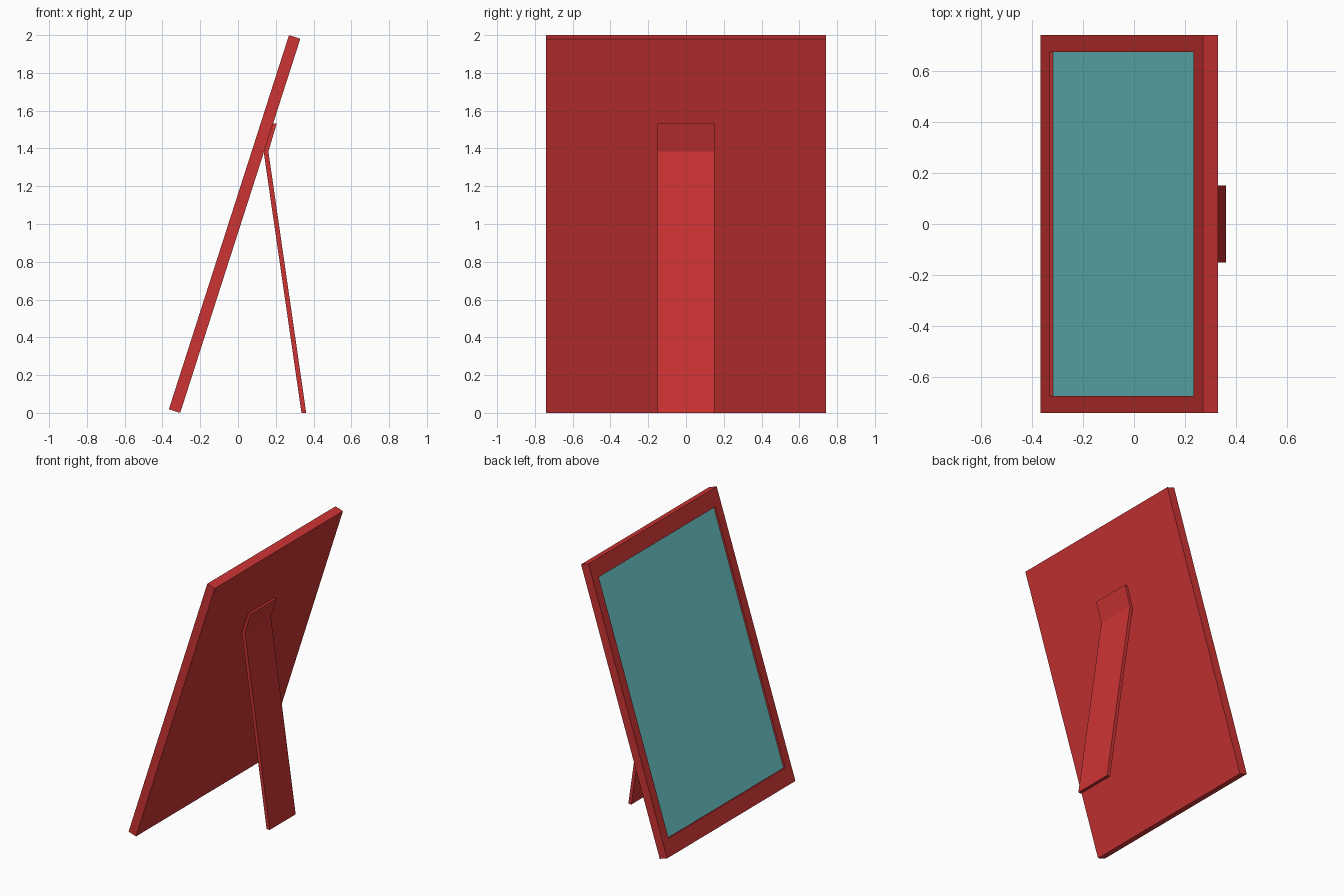
import bpy, bmesh
from math import radians, sin, cos
from mathutils import Matrix, Vector

cube = bpy.data.objects.get("Cube")
if cube:
    bpy.data.objects.remove(cube, do_unlink=True)


def material(name, color):
    m = bpy.data.materials.new(name)
    m.use_nodes = True
    m.diffuse_color = color
    m.node_tree.nodes["Principled BSDF"].inputs["Base Color"].default_value = color
    return m


red = material("red", (0.604, 0.033, 0.033, 1))
teal = material("teal", (0.155, 0.604, 0.62, 1))


def add_object(name, bm, mats):
    bmesh.ops.recalc_face_normals(bm, faces=bm.faces[:])
    mesh = bpy.data.meshes.new(name)
    bm.to_mesh(mesh)
    bm.free()
    for m in mats:
        mesh.materials.append(m)
    obj = bpy.data.objects.new(name, mesh)
    bpy.context.collection.objects.link(obj)
    return obj


LEAN = radians(17.8)
THICK, HALF_W, LENGTH = 0.063, 0.74, 2.08
SIDE, END, RECESS = 0.095, 0.118, 0.014

# Leaning frame: a slab whose picture side is inset and pushed in
bm = bmesh.new()
bmesh.ops.create_cube(bm, size=1)
for v in bm.verts:
    v.co = Vector(((v.co.x + 0.5) * THICK, v.co.y * 2 * HALF_W, (v.co.z + 0.5) * LENGTH))
bm.normal_update()
pane = min(bm.faces, key=lambda f: f.calc_center_median().x)
bmesh.ops.inset_individual(bm, faces=[pane], thickness=SIDE)
for v in pane.verts:
    v.co.z = END if v.co.z < LENGTH / 2 else LENGTH - END
pane = bmesh.ops.extrude_discrete_faces(bm, faces=[pane])["faces"][0]
for v in pane.verts:
    v.co.x = RECESS
pane.material_index = 1
frame = add_object("picture_frame", bm, [red, teal])
frame.matrix_world = Matrix.Translation((-0.366, 0, THICK * sin(LEAN))) @ Matrix.Rotation(LEAN, 4, "Y")


# Support leg: bent strip profile, extruded across the width
def back_x(z):
    return -0.366 + THICK / cos(LEAN) + (z - THICK * sin(LEAN)) * sin(LEAN) / cos(LEAN) \
        + THICK * sin(LEAN) ** 2 / cos(LEAN) - THICK * sin(LEAN) ** 2 / cos(LEAN)


profile = [(0.336, 0), (0.361, 0), (0.161, 1.383), (0.205, 1.533),
           (back_x(1.533) - 0.002, 1.533), (back_x(1.383) - 0.002, 1.383)]
bm = bmesh.new()
face = bm.faces.new([bm.verts.new((x, -0.15, z)) for x, z in profile])
moved = bmesh.ops.extrude_face_region(bm, geom=[face])["geom"]
bmesh.ops.translate(bm, vec=(0, 0.3, 0), verts=[g for g in moved if isinstance(g, bmesh.types.BMVert)])
add_object("support_leg", bm, [red])
